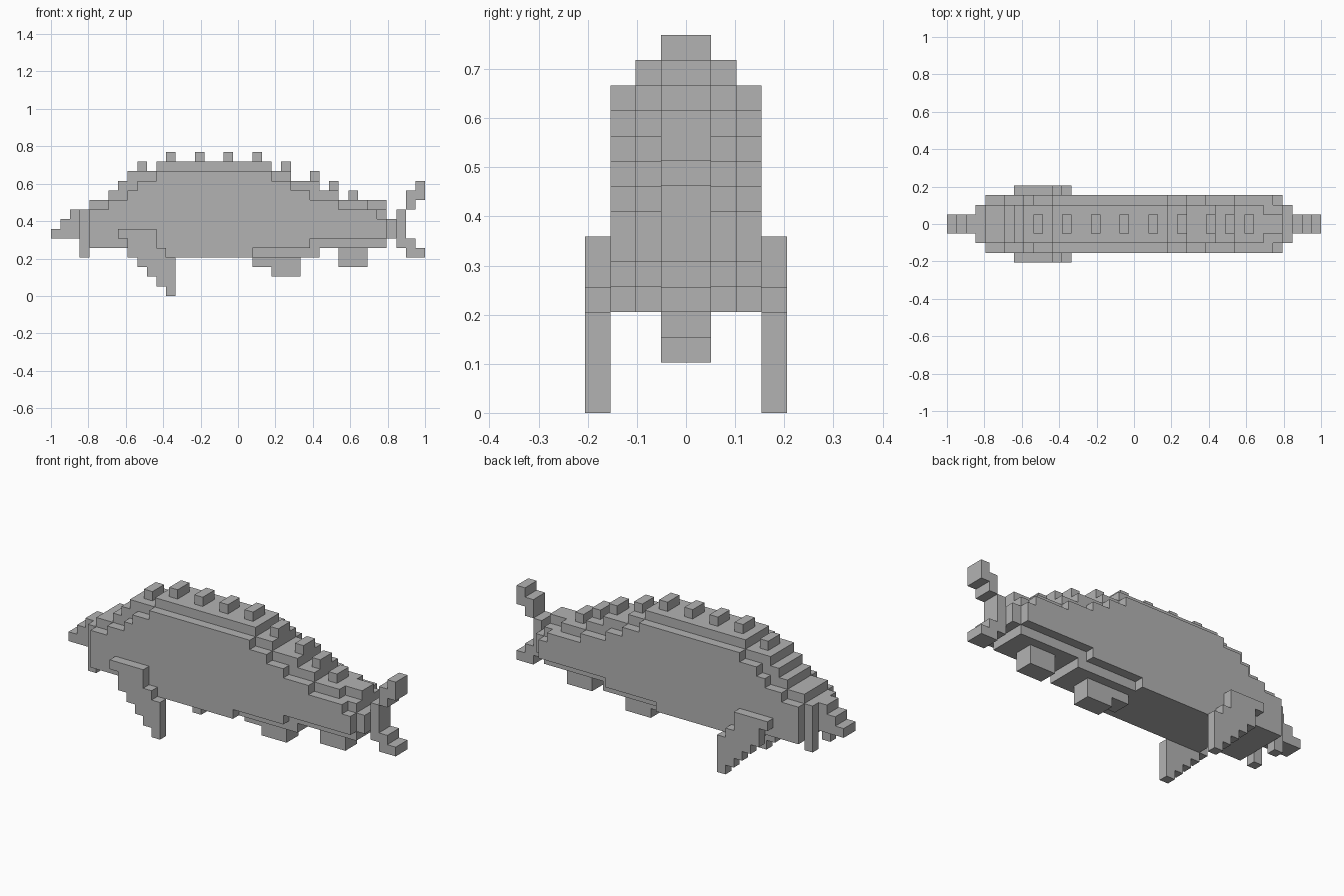
import bpy
import bmesh

if "Cube" in bpy.data.objects:
    bpy.data.objects.remove(bpy.data.objects["Cube"], do_unlink=True)

U = 2 / 39  # one block

grey = bpy.data.materials.new("plain_grey")
grey.use_nodes = True
colour = (0.45, 0.45, 0.45, 1)
grey.diffuse_color = colour
grey.node_tree.nodes["Principled BSDF"].inputs["Base Color"].default_value = colour


def stepped(name, runs, y0, y1):
    """Extrude a stepped side profile; each run is (start, end, bottom, top) in blocks."""
    upper, lower = [], []
    for a, b, low, high in runs:
        upper += [(a, high), (b, high)]
        lower += [(a, low), (b, low)]
    outline = []
    for p in lower + upper[::-1]:
        if not outline or p != outline[-1]:
            outline.append(p)
    bm = bmesh.new()
    verts = [bm.verts.new((x * U - 1, y0 * U, z * U)) for x, z in outline]
    face = bm.faces.new(verts)
    ext = bmesh.ops.extrude_face_region(bm, geom=[face])
    moved = [v for v in ext["geom"] if isinstance(v, bmesh.types.BMVert)]
    bmesh.ops.translate(bm, verts=moved, vec=(0, (y1 - y0) * U, 0))
    bmesh.ops.dissolve_limit(bm, angle_limit=0.01, verts=bm.verts, edges=bm.edges)
    bmesh.ops.recalc_face_normals(bm, faces=bm.faces)
    mesh = bpy.data.meshes.new(name)
    bm.to_mesh(mesh)
    bm.free()
    mesh.materials.append(grey)
    obj = bpy.data.objects.new(name, mesh)
    bpy.context.collection.objects.link(obj)
    return obj


# Body in three nested layers, widest first
stepped("body_flanks", [
    (4, 6, 5, 9), (6, 8, 5, 10), (8, 9, 5, 11), (9, 11, 4, 12), (11, 21, 4, 13),
    (21, 23, 5, 13), (23, 25, 5, 12), (25, 27, 5, 11), (27, 30, 6, 10),
    (30, 34, 6, 9), (34, 35, 6, 8)], -3, 3)
stepped("body_core", [
    (3, 4, 6, 9), (4, 6, 5, 10), (6, 7, 5, 11), (7, 8, 5, 12), (8, 9, 5, 13),
    (9, 11, 4, 13), (11, 23, 4, 14), (23, 25, 4, 13), (25, 28, 4, 12),
    (28, 30, 5, 11), (30, 33, 5, 10), (33, 35, 5, 9), (35, 36, 6, 8)], -2, 2)
stepped("tail_ridge", [(32, 35, 7, 10)], -1, 1)

# Head
stepped("snout", [(0, 1, 6, 7), (1, 2, 6, 8), (2, 4, 6, 9)], -1, 1)

# Row of back plates
plates = {9: 14, 12: 15, 15: 15, 18: 15, 21: 15, 24: 14, 27: 13, 29: 12, 31: 11}
for x, top in plates.items():
    stepped("back_plate", [(x, x + 1, top - 1, top)], -1, 1)

# Tail fin
stepped("tail_post", [(35, 36, 6, 8), (36, 37, 5, 9)], -1, 1)
stepped("tail_upper_lobe", [(37, 38, 9, 11), (38, 39, 10, 12)], -1, 1)
stepped("tail_lower_lobe", [(37, 38, 4, 6), (38, 39, 4, 5)], -1, 1)

# Underside fins
stepped("pelvic_fin", [(21, 23, 3, 4), (23, 26, 2, 4)], -1, 1)
stepped("anal_fin", [(30, 33, 3, 5)], -1, 1)

# Paired side fins and barbels
for side, inner, outer in (("left", 3, 4), ("right", -4, -3)):
    stepped(side + "_pectoral_fin", [
        (7, 8, 6, 7), (8, 9, 4, 7), (9, 10, 3, 7), (10, 11, 2, 7),
        (11, 12, 1, 5), (12, 13, 0, 4)], inner, outer)
for side, inner in (("left", 1), ("right", -2)):
    stepped(side + "_barbel", [(3, 4, 4, 6)], inner, inner + 1)
